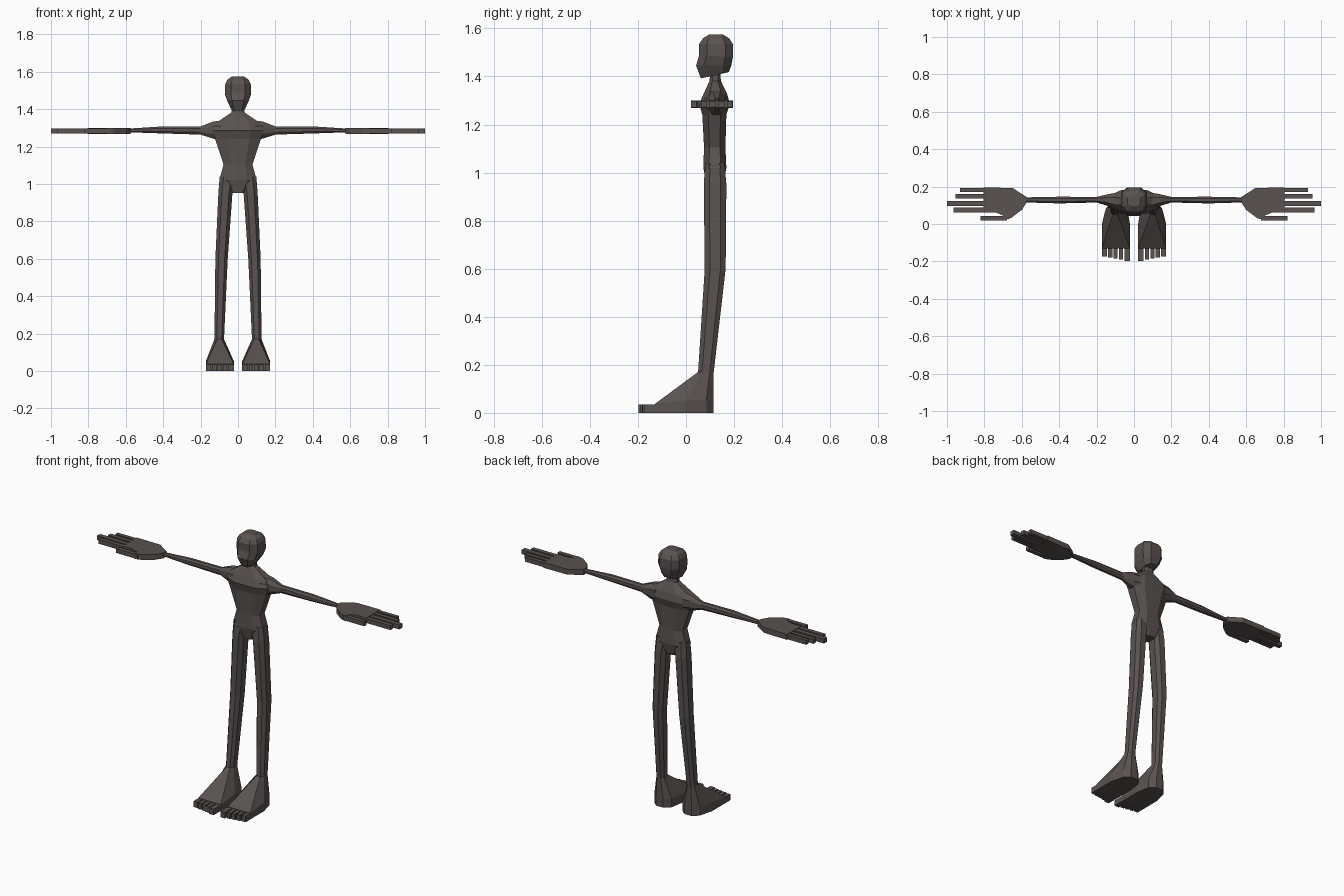
import bpy, bmesh

skin = bpy.data.materials.new("dark_skin")
skin.diffuse_color = (0.1, 0.085, 0.08, 1)


def make(name, rings, mirror=False):
    """Skin a closed surface over rings with equal point counts."""
    bm = bmesh.new()
    loops = [[bm.verts.new(p) for p in r] for r in rings]
    n = len(loops[0])
    for a, b in zip(loops, loops[1:]):
        for i in range(n):
            bm.faces.new((a[i], a[(i + 1) % n], b[(i + 1) % n], b[i]))
    bm.faces.new(loops[0][::-1])
    bm.faces.new(loops[-1])
    bmesh.ops.recalc_face_normals(bm, faces=bm.faces)
    me = bpy.data.meshes.new(name)
    bm.to_mesh(me)
    bm.free()
    me.materials.append(skin)
    ob = bpy.data.objects.new(name, me)
    bpy.context.collection.objects.link(ob)
    if mirror:
        ob.modifiers.new("mirror", 'MIRROR').use_axis[0] = True
    return ob


def octagon(k=0.5):
    return [(1, -k), (1, k), (k, 1), (-k, 1), (-1, k), (-1, -k), (-k, -1), (k, -1)]


def level(x0, x1, y0, y1, zf, zb=None, k=0.5):
    """Octagonal ring around z; zf and zb are the front and back heights."""
    zb = zf if zb is None else zb
    return [((x0 + x1) / 2 + u * (x1 - x0) / 2, (y0 + y1) / 2 + v * (y1 - y0) / 2,
             zf + (zb - zf) * (v + 1) / 2) for u, v in octagon(k)]


def across(x, y0, y1, z0, z1):
    """Octagonal ring around x, for the arm."""
    return [(x, (y0 + y1) / 2 + u * (y1 - y0) / 2, (z0 + z1) / 2 + v * (z1 - z0) / 2)
            for u, v in octagon(0.45)]


def box(name, x0, x1, y0, y1, z0, z1):
    make(name, [[(x0, y0, z), (x1, y0, z), (x1, y1, z), (x0, y1, z)] for z in (z0, z1)], True)


# Head: jaw slopes up toward the back
make("head", [level(-w, w, f, b, zf, zb, 0.55) for w, f, b, zf, zb in (
    (0.036, 0.062, 0.178, 1.392, 1.418),
    (0.058, 0.042, 0.188, 1.445, 1.445),
    (0.070, 0.055, 0.195, 1.490, 1.480),
    (0.068, 0.055, 0.195, 1.535, 1.535),
    (0.056, 0.070, 0.180, 1.558, 1.558),
    (0.034, 0.095, 0.155, 1.574, 1.574))])

# Torso from crotch to neck
make("torso", [level(-w, w, f, b, z) for w, f, b, z in (
    (0.040, 0.085, 0.155, 0.952),
    (0.100, 0.072, 0.168, 1.020),
    (0.077, 0.075, 0.164, 1.105),
    (0.122, 0.068, 0.168, 1.240),
    (0.135, 0.055, 0.182, 1.285),
    (0.120, 0.072, 0.172, 1.325),
    (0.035, 0.098, 0.145, 1.382),
    (0.028, 0.102, 0.142, 1.440))])

# Arms
make("arm", [across(*a) for a in (
    (0.09, 0.075, 0.168, 1.235, 1.340),
    (0.135, 0.095, 0.160, 1.243, 1.333),
    (0.20, 0.115, 0.145, 1.264, 1.308),
    (0.40, 0.110, 0.146, 1.270, 1.308),
    (0.60, 0.116, 0.142, 1.277, 1.295))], True)

# Palms with a thumb web
palm = [(0.575, 0.113), (0.60, 0.075), (0.66, 0.030), (0.70, 0.020), (0.70, 0.046),
        (0.74, 0.062), (0.805, 0.062), (0.805, 0.195), (0.65, 0.193), (0.575, 0.145)]
make("palm", [[(x, y, z) for x, y in palm] for z in (1.268, 1.300)], True)

# Fingers and thumbs
for i, (y0, y1, x1) in enumerate(((0.062, 0.088, 0.965), (0.096, 0.124, 1.0),
                                 (0.136, 0.160, 0.955), (0.170, 0.193, 0.93))):
    box("finger_%d" % (i + 1), 0.79, x1, y0, y1, 1.271, 1.297)
box("thumb", 0.68, 0.82, 0.020, 0.044, 1.271, 1.297)

# Legs, bending slightly at the knee
make("leg", [level(*s) for s in (
    (0.015, 0.098, 0.080, 0.160, 1.040),
    (0.030, 0.105, 0.074, 0.168, 0.950),
    (0.055, 0.121, 0.078, 0.165, 0.600),
    (0.075, 0.126, 0.050, 0.115, 0.165))], True)

# Feet: sole outline rising to the ankle
sole = [(0.070, 0.115), (0.118, 0.115), (0.150, 0.085), (0.172, 0.0),
        (0.172, -0.13), (0.022, -0.13), (0.022, 0.0), (0.036, 0.085)]
ankle = [(0.088, 0.115), (0.112, 0.115), (0.126, 0.099), (0.126, 0.067),
         (0.112, 0.05), (0.088, 0.05), (0.075, 0.067), (0.075, 0.099)]
make("foot", [[(x, y, 0) for x, y in sole],
              [(x, y, 0.037 if y < -0.1 else 0.052) for x, y in sole],
              [(x, y, 0.17) for x, y in ankle]], True)

# Toes, longest on the inside
edges = (0.022, 0.058, 0.087, 0.116, 0.145, 0.172)
for i, tip in enumerate((-0.198, -0.189, -0.184, -0.180, -0.174)):
    box("toe_%d" % (i + 1), edges[i], edges[i + 1] - 0.006 * (i < 4), tip, -0.12, 0, 0.035)
